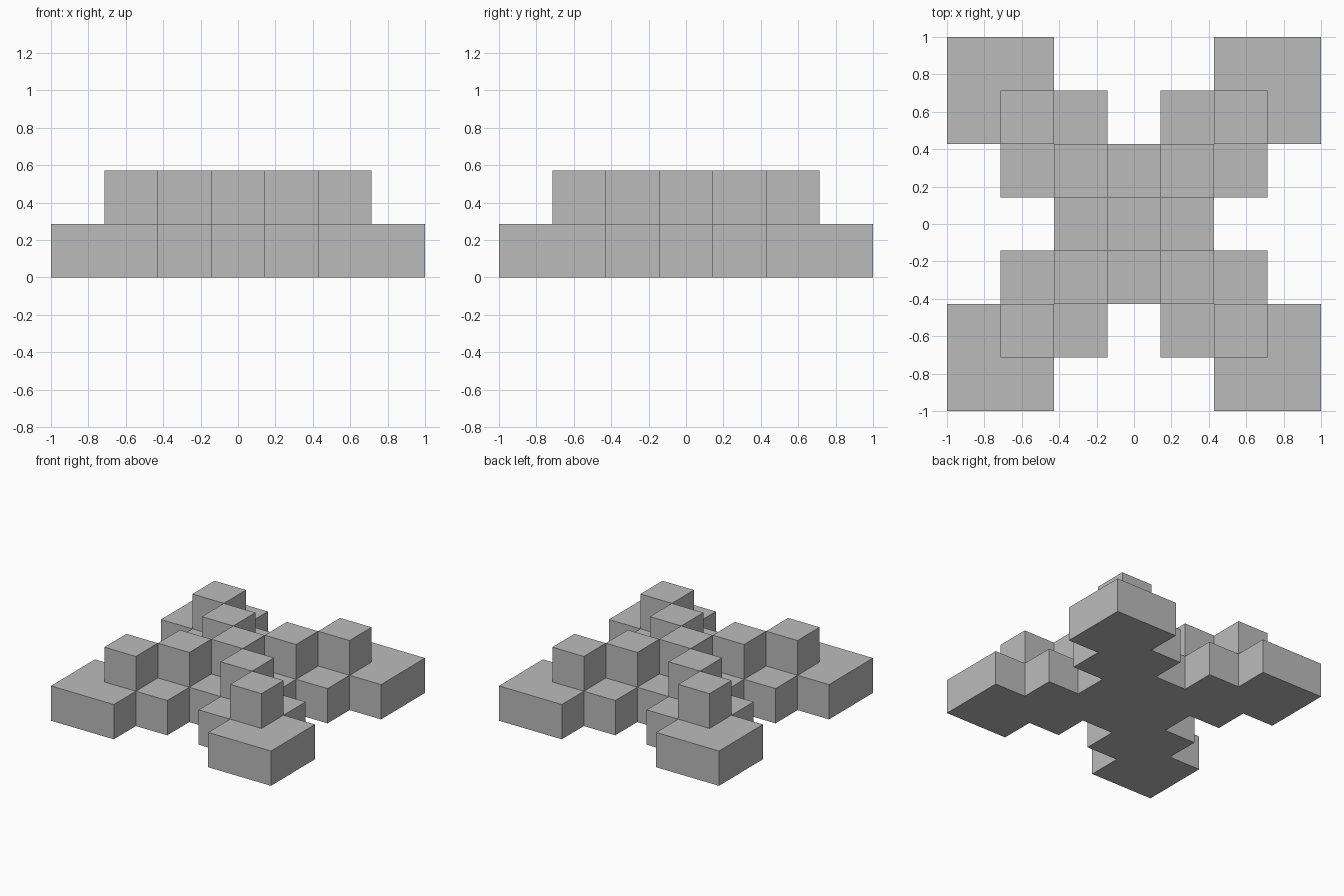
import bpy
import bmesh

cube = bpy.data.objects.get("Cube")
if cube:
    bpy.data.objects.remove(cube, do_unlink=True)

CELL = 2 / 7      # seven cells span the full width
REACH = range(-3, 4)

# Plain grey material
grey = bpy.data.materials.new("plain grey")
grey.use_nodes = True
colour = (0.5, 0.5, 0.5, 1)
grey.diffuse_color = colour
grey.node_tree.nodes["Principled BSDF"].inputs["Base Color"].default_value = colour


def cell_face(bm, i, j):
    """Square floor tile centred on grid cell (i, j)."""
    corners = [(-0.5, -0.5), (0.5, -0.5), (0.5, 0.5), (-0.5, 0.5)]
    return bm.faces.new([bm.verts.new(((i + x) * CELL, (j + y) * CELL, 0))
                         for x, y in corners])


bm = bmesh.new()

# X-shaped base: every cell on or beside a diagonal
for i in REACH:
    for j in REACH:
        if abs(abs(i) - abs(j)) <= 1:
            cell_face(bm, i, j)
bmesh.ops.remove_doubles(bm, verts=bm.verts[:], dist=0.001)

# Raise the base by one cell, keeping its underside
raised = bmesh.ops.extrude_face_region(bm, geom=bm.faces[:], use_keep_orig=True)["geom"]
bmesh.ops.translate(bm, vec=(0, 0, CELL),
                    verts=[g for g in raised if isinstance(g, bmesh.types.BMVert)])
bmesh.ops.recalc_face_normals(bm, faces=bm.faces[:])


# Raise a cube from each inner diagonal cell
def on_diagonal(face):
    c = face.calc_center_median()
    i, j = abs(round(c.x / CELL)), abs(round(c.y / CELL))
    return face.normal.z > 0.9 and c.z > CELL / 2 and i == j and i < 3


bm.normal_update()
tops = [f for f in bm.faces if on_diagonal(f)]
caps = bmesh.ops.extrude_discrete_faces(bm, faces=tops)["faces"]
for cap in caps:
    bmesh.ops.translate(bm, vec=(0, 0, CELL), verts=cap.verts[:])

mesh = bpy.data.meshes.new("stepped_cross")
bm.normal_update()
bm.to_mesh(mesh)
bm.free()
mesh.materials.append(grey)
stepped_cross = bpy.data.objects.new("stepped_cross", mesh)
bpy.context.collection.objects.link(stepped_cross)
